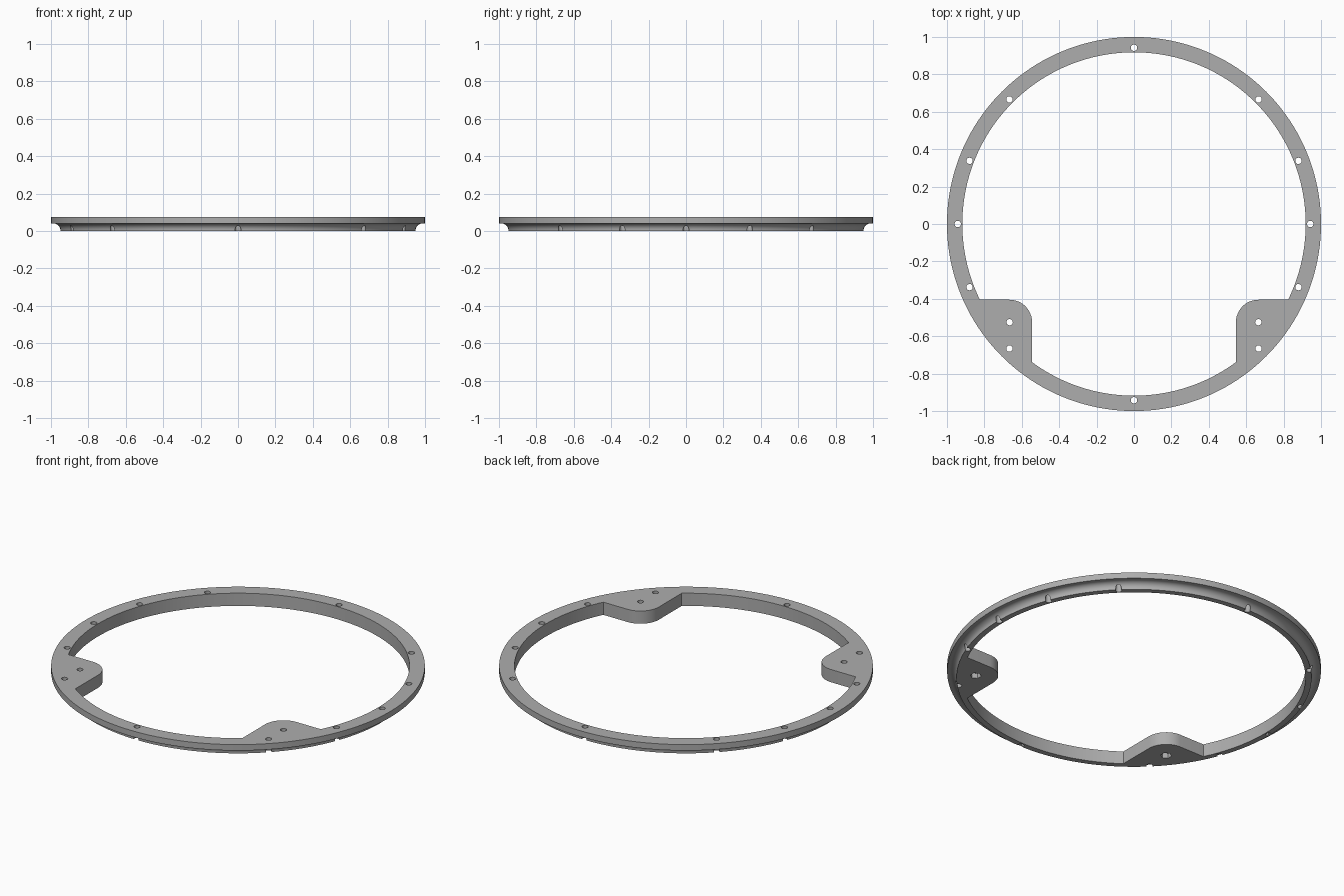
import bpy, bmesh, math
from math import cos, sin, pi, radians
from mathutils import Matrix, Vector

cube = bpy.data.objects.get("Cube")
if cube:
    bpy.data.objects.remove(cube)

HEIGHT, INNER, SEGMENTS = 0.075, 0.918, 160

grey = bpy.data.materials.new("plain_grey")
colour = (0.42, 0.42, 0.42, 1)
grey.diffuse_color = colour
grey.use_nodes = True
grey.node_tree.nodes["Principled BSDF"].inputs["Base Color"].default_value = colour


def to_object(name, bm):
    bmesh.ops.recalc_face_normals(bm, faces=bm.faces)
    mesh = bpy.data.meshes.new(name)
    bm.to_mesh(mesh)
    bm.free()
    mesh.materials.append(grey)
    obj = bpy.data.objects.new(name, mesh)
    bpy.context.collection.objects.link(obj)
    return obj


def lathe(name, profile):
    bm = bmesh.new()
    rings = [[bm.verts.new((r * cos(a), r * sin(a), z)) for r, z in profile]
             for a in (2 * pi * i / SEGMENTS for i in range(SEGMENTS))]
    n = len(profile)
    for i, ring in enumerate(rings):
        after = rings[(i + 1) % SEGMENTS]
        for j in range(n):
            k = (j + 1) % n
            bm.faces.new((ring[j], after[j], after[k], ring[k]))
    return to_object(name, bm)


def prism(name, outline, z0, z1):
    bm = bmesh.new()
    base = bm.faces.new([bm.verts.new((x, y, z0)) for x, y in outline])
    top = bmesh.ops.extrude_face_region(bm, geom=[base])["geom"]
    verts = [v for v in top if isinstance(v, bmesh.types.BMVert)]
    bmesh.ops.translate(bm, vec=(0, 0, z1 - z0), verts=verts)
    return to_object(name, bm)


def drills(name, centres, radius, sides, z0, z1):
    bm = bmesh.new()
    for x, y in centres:
        bmesh.ops.create_cone(bm, cap_ends=True, segments=sides, radius1=radius,
                              radius2=radius, depth=z1 - z0,
                              matrix=Matrix.Translation((x, y, (z0 + z1) / 2)))
    return to_object(name, bm)


def combine(target, tool, operation):
    tool.hide_render = True
    mod = target.modifiers.new(tool.name, "BOOLEAN")
    mod.operation, mod.solver, mod.object = operation, "EXACT", tool
    bpy.context.view_layer.objects.active = target
    bpy.ops.object.modifier_apply(modifier=mod.name)
    bpy.data.objects.remove(tool)


# Ring with a thick rim and a hollow curve beneath it
cove = [(0.985 - 0.035 * cos(t), 0.005 + 0.035 * sin(t))
        for t in (radians(11.25 * i) for i in range(9))]
ring = lathe("mounting_ring", [(INNER, 0), (0.95, 0)] + cove +
             [(1, 0.04), (1, HEIGHT), (INNER, HEIGHT)])

# Rounded mounting lugs on both sides of the front
EDGE, SHELF, ROUND, REACH = 0.545, -0.405, 0.12, 0.935
start = math.asin(SHELF / REACH)
end = -math.acos(EDGE / REACH)
lug = [(REACH * cos(a), REACH * sin(a))
       for a in (end + (start - end) * i / 12 for i in range(13))]
lug += [(EDGE + ROUND + ROUND * cos(a), SHELF - ROUND + ROUND * sin(a))
        for a in (radians(90 + 7.5 * i) for i in range(13))]
for side, label in ((1, "left_lug"), (-1, "right_lug")):
    combine(ring, prism(label, [(side * x, y) for x, y in lug], 0, HEIGHT), "UNION")

# Bolt holes around the rim, plus one in each lug
R = 0.942
angles = [0, 21, 45, 90, 135, 159, 180, 201, 225, 270, 315, 339]
centres = [(R * cos(radians(a)), R * sin(radians(a))) for a in angles]
lug_holes = [(s * (EDGE + ROUND), SHELF - ROUND) for s in (1, -1)]
combine(ring, drills("bolt_holes", centres + lug_holes, 0.017, 24, -0.1, 0.2), "DIFFERENCE")

# Hexagonal nut pockets under the lugs
combine(ring, drills("nut_pockets", lug_holes, 0.03, 6, -0.1, 0.03), "DIFFERENCE")

# Smooth curved walls, crisp edges
bpy.ops.object.select_all(action="DESELECT")
ring.select_set(True)
bpy.context.view_layer.objects.active = ring
bpy.ops.object.shade_smooth_by_angle(angle=radians(30))
